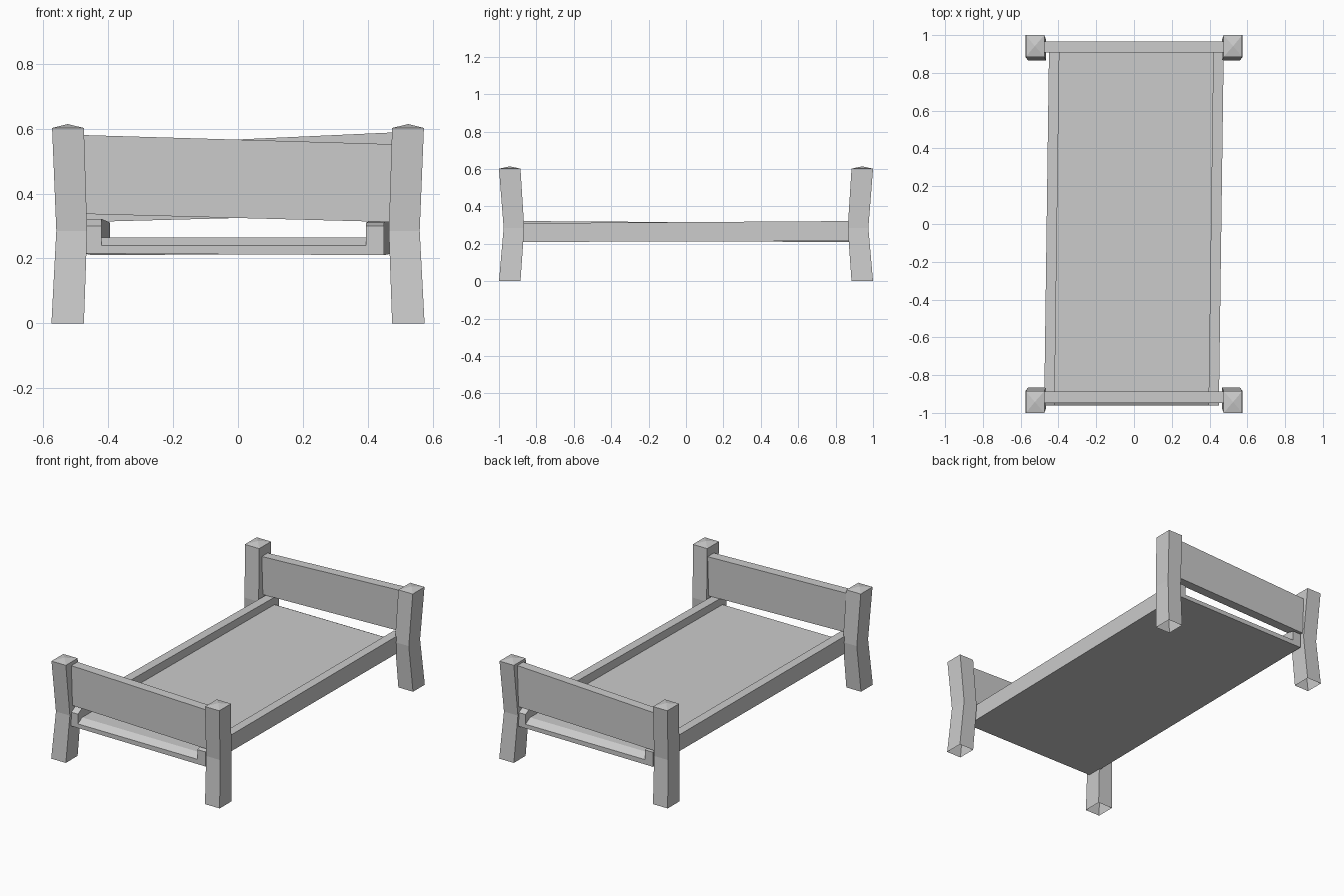
import bpy

cube = bpy.data.objects.get("Cube")
if cube:
    bpy.data.objects.remove(cube, do_unlink=True)

grey = bpy.data.materials.new("plain_grey")
grey.use_nodes = True
colour = (0.6, 0.6, 0.6, 1)
grey.diffuse_color = colour
grey.node_tree.nodes["Principled BSDF"].inputs["Base Color"].default_value = colour


def loft(name, rings, cap_start=True, cap_end=True, apex=None):
    """Join matching rings of points with quads, then close the ends."""
    n = len(rings[0])
    verts = [p for ring in rings for p in ring]
    faces = []
    for r in range(len(rings) - 1):
        for i in range(n):
            j = (i + 1) % n
            faces.append((r * n + i, r * n + j, (r + 1) * n + j, (r + 1) * n + i))
    last = (len(rings) - 1) * n
    if cap_start:
        faces.append(tuple(reversed(range(n))))
    if apex:
        verts.append(apex)
        faces += [(last + i, last + (i + 1) % n, len(verts) - 1) for i in range(n)]
    elif cap_end:
        faces.append(tuple(range(last, last + n)))
    mesh = bpy.data.meshes.new(name)
    mesh.from_pydata(verts, [], faces)
    mesh.materials.append(grey)
    obj = bpy.data.objects.new(name, mesh)
    bpy.context.collection.objects.link(obj)
    return obj


# Corner posts: bent inward at mid height, low pyramid cap, open foot
def post(name, sx, sy):
    rings = []
    for z, x0, x1, y0, y1 in ((0, 0.475, 0.575, 0.885, 1.0),
                              (0.285, 0.465, 0.56, 0.865, 0.975),
                              (0.602, 0.475, 0.573, 0.885, 1.0)):
        ring = [(sx * x, sy * y, z) for x, y in ((x0, y0), (x1, y0), (x1, y1), (x0, y1))]
        rings.append(ring if sx * sy > 0 else ring[::-1])
    loft(name, rings, cap_start=False, apex=(sx * 0.525, sy * 0.942, 0.614))


for side, sx in (("left", 1), ("right", -1)):
    for end, sy in (("front", -1), ("back", 1)):
        post(f"{end}_{side}_post", sx, sy)


# End boards: slightly crooked planks between the posts
def board(name, y0, y1, right, left):
    rings = [[(x, y0, z0), (x, y1, z0), (x, y1, z1), (x, y0, z1)]
             for x, (z0, z1) in ((-0.475, right), (0.475, left))]
    loft(name, rings)


board("foot_board", -0.947, -0.887, (0.337, 0.58), (0.312, 0.552))
board("head_board", 0.908, 0.966, (0.312, 0.545), (0.337, 0.588))

# Bed base: raised side rails and a sunken panel, with bevelled ends
section = [(-0.475, 0.215), (-0.475, 0.322), (-0.42, 0.322), (-0.42, 0.265),
           (0.395, 0.265), (0.395, 0.31), (0.45, 0.31), (0.45, 0.21)]
bevelled = [(x, min(z, 0.3) if z > 0.28 else min(z, 0.24)) for x, z in section]


def end_ring(profile, y, turned):
    if turned:
        profile = [(-x, z) for x, z in reversed(profile)]
    return [(x, y, z) for x, z in profile]


loft("bed_base", [end_ring(bevelled, -0.96, False), end_ring(section, -0.92, False),
                  end_ring(section, 0.92, True), end_ring(bevelled, 0.965, True)][::-1])
